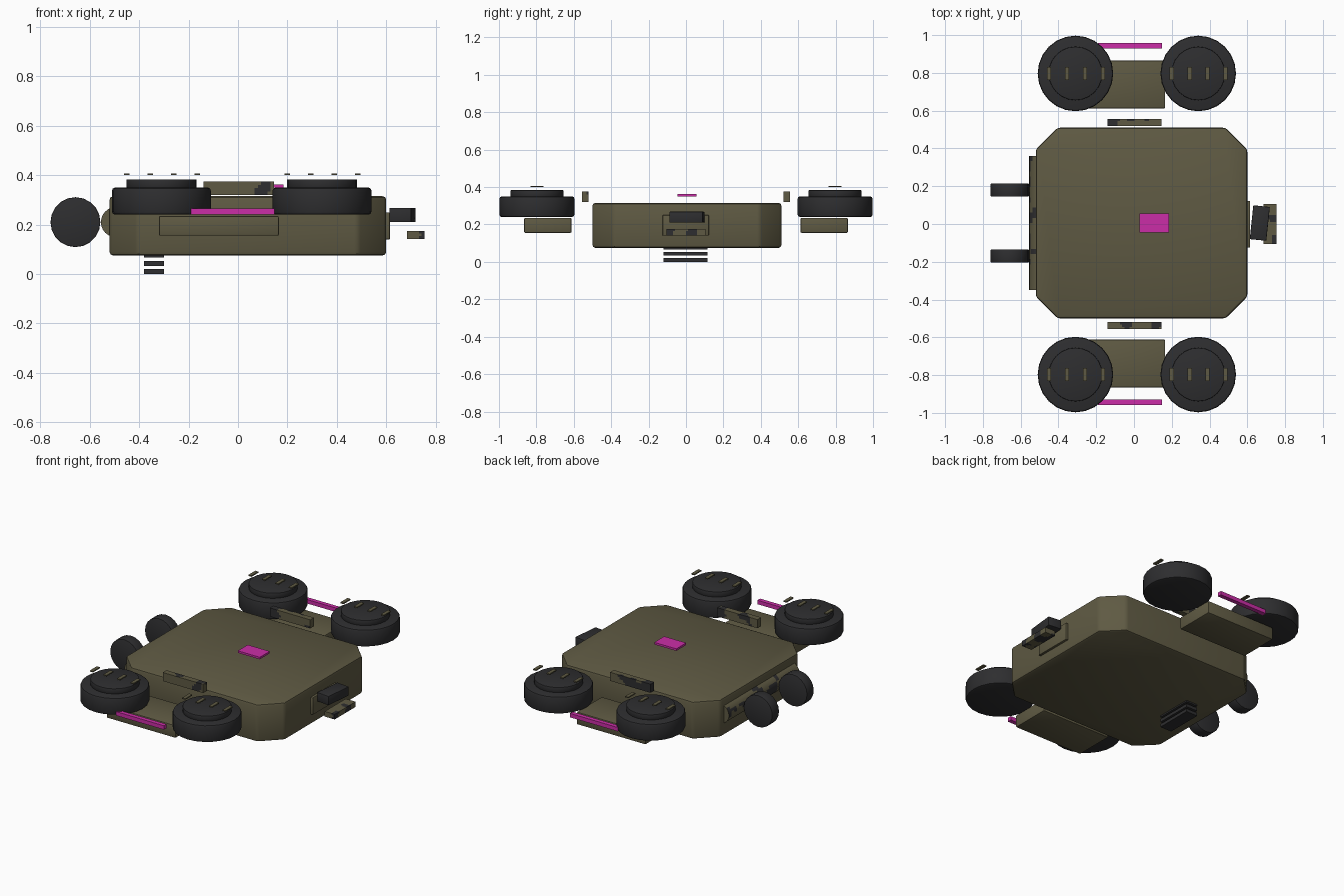
import bpy, bmesh
from math import radians
from mathutils import Matrix, Vector, noise

old = bpy.data.objects.get("Cube")
if old:
    bpy.data.objects.remove(old, do_unlink=True)


def material(name, rgb):
    m = bpy.data.materials.new(name)
    m.use_nodes = True
    m.diffuse_color = (*rgb, 1)
    m.node_tree.nodes["Principled BSDF"].inputs["Base Color"].default_value = (*rgb, 1)
    return m


OLIVE = material("olive", (0.114, 0.102, 0.056))
DARK = material("charcoal", (0.027, 0.027, 0.029))
MAGENTA = material("magenta", (0.6, 0.027, 0.39))


def finish(name, bm, mats, camo=None):
    """Turn a bmesh into an object; camo is the noise level above which faces go dark."""
    if camo is not None:
        for f in bm.faces:
            spot = noise.noise(f.calc_center_median() * 13 + Vector((3, 7, 1)))
            f.material_index = int(spot > camo)
    mesh = bpy.data.meshes.new(name)
    bm.to_mesh(mesh)
    bm.free()
    for m in mats:
        mesh.materials.append(m)
    ob = bpy.data.objects.new(name, mesh)
    bpy.context.collection.objects.link(ob)
    bpy.ops.object.select_all(action="DESELECT")
    ob.select_set(True)
    bpy.context.view_layer.objects.active = ob
    bpy.ops.object.shade_smooth_by_angle(angle=radians(40))
    return ob


def box(name, x, y, z, mats, bevel=0.0, corner=0.0, turn=0.0, cuts=0, camo=None):
    """Box from (min, max) ranges, with optional corner chamfer, edge bevel and turn about z."""
    bm = bmesh.new()
    bmesh.ops.create_cube(bm, size=1)
    size = [r[1] - r[0] for r in (x, y, z)]
    centre = Vector([sum(r) / 2 for r in (x, y, z)])
    bmesh.ops.scale(bm, vec=size, verts=bm.verts)
    if corner:
        upright = [e for e in bm.edges if abs(e.verts[0].co.z - e.verts[1].co.z) > 0.01]
        bmesh.ops.bevel(bm, geom=upright, offset=corner, segments=1, affect="EDGES")
    if bevel:
        bmesh.ops.bevel(bm, geom=bm.edges[:], offset=bevel, segments=2, profile=0.5, affect="EDGES")
    if cuts:
        # Slice across the longest axis, and once or twice across the others
        for axis in range(3):
            n = max(2, round(cuts * size[axis] / max(size)))
            normal = Vector([float(i == axis) for i in range(3)])
            for i in range(1, n):
                bmesh.ops.bisect_plane(bm, geom=bm.verts[:] + bm.edges[:] + bm.faces[:],
                                       plane_co=normal * size[axis] * (i / n - 0.5), plane_no=normal)
    bmesh.ops.transform(bm, matrix=Matrix.Translation(centre) @ Matrix.Rotation(turn, 4, "Z"), verts=bm.verts)
    return finish(name, bm, mats, camo)


def cylinder(name, centre, radius, length, mats, axis="Z", sides=24, bevel=0.0, cuts=0, camo=None):
    bm = bmesh.new()
    bmesh.ops.create_cone(bm, cap_ends=True, segments=sides, radius1=radius, radius2=radius, depth=length)
    if bevel:
        rims = [e for e in bm.edges if abs(e.verts[0].co.z - e.verts[1].co.z) < 0.001]
        bmesh.ops.bevel(bm, geom=rims, offset=bevel, segments=2, profile=0.5, affect="EDGES")
    for i in range(1, cuts):
        bmesh.ops.bisect_plane(bm, geom=bm.verts[:] + bm.edges[:] + bm.faces[:],
                               plane_co=(0, 0, length * (i / cuts - 0.5)), plane_no=(0, 0, 1))
    turn = Matrix.Rotation(radians(90), 4, "X") if axis == "Y" else Matrix()
    bmesh.ops.transform(bm, matrix=Matrix.Translation(centre) @ turn, verts=bm.verts)
    return finish(name, bm, mats, camo)


def span(side, a, b):
    """Mirror a y range to the front (-1) or back (1)."""
    return tuple(sorted((side * a, side * b)))


CAMO = [OLIVE, DARK]

# Main hull
box("hull", (-0.52, 0.60), (-0.50, 0.51), (0.075, 0.315), [OLIVE], bevel=0.015, corner=0.115)
box("top_panel", (0.03, 0.185), (-0.045, 0.055), (0.35, 0.363), [MAGENTA])

# Front and back assemblies
for side, end in ((-1, "front"), (1, "back")):
    box(end + "_arm", (-0.32, 0.165), span(side, 0.612, 0.865), (0.155, 0.235), [OLIVE], bevel=0.006)
    box(end + "_light_bar", (-0.19, 0.148), span(side, 0.93, 0.957), (0.24, 0.265), [MAGENTA])
    box(end + "_rail", (-0.14, 0.145), span(side, 0.52, 0.557), (0.32, 0.375), CAMO, cuts=22, camo=0.2)
    for x, hand in ((-0.31, "right"), (0.34, "left")):
        name = end + "_" + hand
        y = side * 0.797
        cylinder(name + "_rotor", (x, y, 0.295), 0.20, 0.11, [DARK], bevel=0.012)
        cylinder(name + "_hub", (x, y, 0.366), 0.142, 0.035, [DARK], bevel=0.004)
        for i in range(4):
            sx = x - 0.14 + i * 0.095
            box(f"{name}_slat_{i + 1}", (sx - 0.011, sx + 0.011), (y - 0.035, y + 0.035),
                (0.40, 0.407), [OLIVE])

# Side tube and its two round pods
cylinder("side_tube", (-0.494, 0.005, 0.21), 0.061, 0.71, CAMO, axis="Y", cuts=26, camo=0.05)
for y, end in ((-0.17, "front"), (0.18, "back")):
    cylinder(end + "_pod", (-0.658, y, 0.21), 0.101, 0.07, [DARK], axis="Y", sides=20, bevel=0.004)

# Sensor on the opposite side
box("sensor_mount", (0.59, 0.615), (-0.125, 0.122), (0.14, 0.25), [OLIVE], bevel=0.004)
box("sensor_head", (0.622, 0.710), (-0.085, 0.095), (0.21, 0.268), [DARK], bevel=0.004, turn=radians(-6))
box("sensor_shelf", (0.685, 0.755), (-0.105, 0.105), (0.142, 0.175), CAMO, cuts=18, camo=0.15)

# Underside vent slats
for i in range(3):
    z = i * 0.033
    box(f"vent_slat_{i + 1}", (-0.38, -0.30), (-0.12, 0.115), (z, z + 0.02), [DARK])
